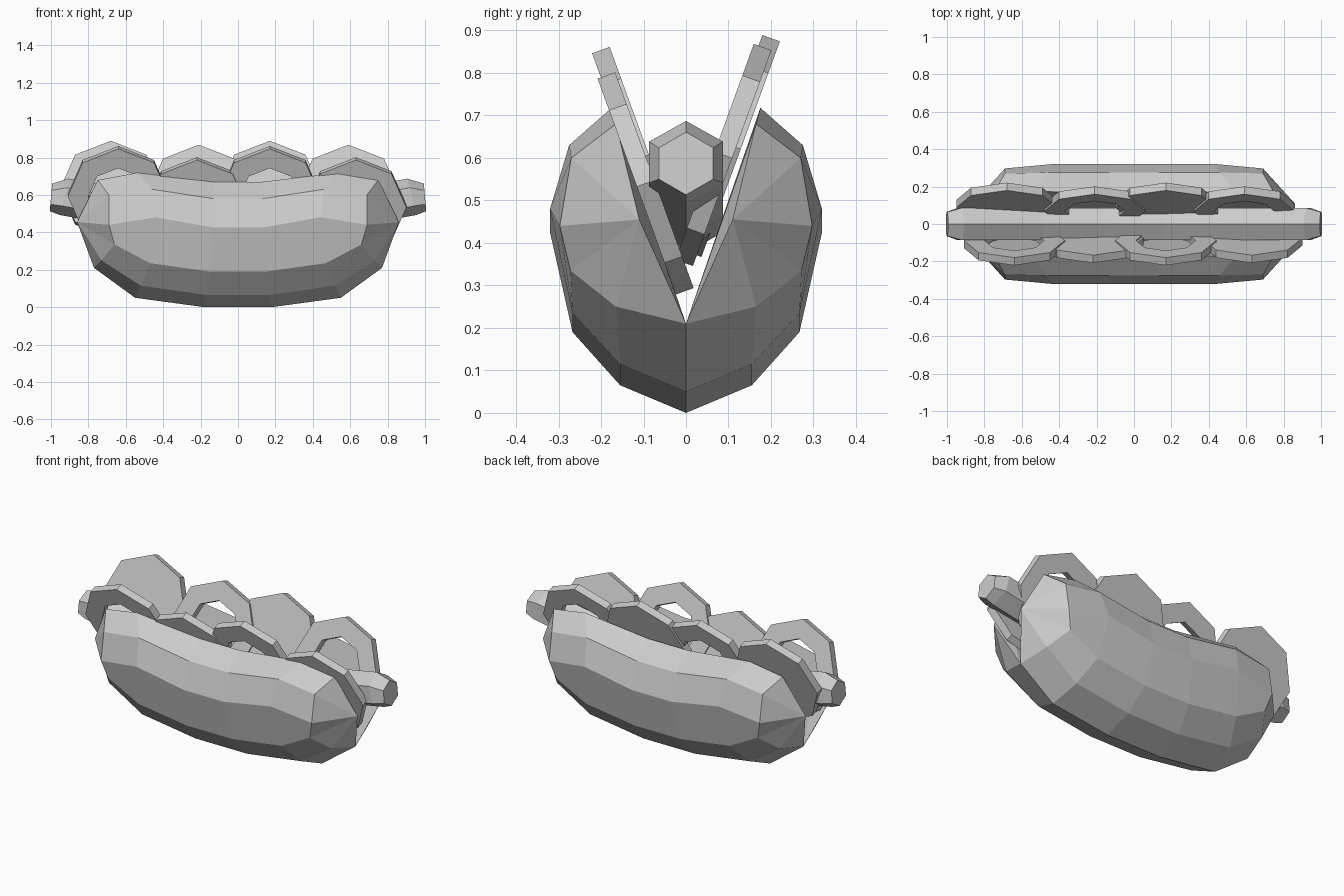
import bpy, bmesh
from math import sin, cos, pi, radians
from mathutils import Vector, Matrix

if "Cube" in bpy.data.objects:
    bpy.data.objects.remove(bpy.data.objects["Cube"])


def finish(name, bm, matrix=None):
    bmesh.ops.recalc_face_normals(bm, faces=bm.faces)
    me = bpy.data.meshes.new(name)
    bm.to_mesh(me)
    bm.free()
    ob = bpy.data.objects.new(name, me)
    bpy.context.collection.objects.link(ob)
    if matrix:
        ob.matrix_world = matrix
    return ob


# Bun half: profiles from bottom seam to upper rim, at three stations
STATIONS = [
    [(.18, 0, 0), (.17, .155, .065), (.15, .267, .19),
     (.13, .32, .425), (.13, .275, .58), (.13, .165, .67)],
    [(.55, 0, .05), (.52, .155, .115), (.47, .267, .235),
     (.44, .32, .48), (.46, .275, .63), (.54, .175, .718)],
    [(.77, 0, .21), (.73, .165, .25), (.66, .272, .335),
     (.69, .297, .44), (.69, .27, .60), (.75, .165, .68)],
]
POLE = (.86, .11, .455)


def bun_half(name, side):
    bm = bmesh.new()
    rings = []
    for sx, order in ((-1, STATIONS[::-1]), (1, STATIONS)):
        for st in order:
            rings.append([bm.verts.new((sx * x, side * y, z)) for x, y, z in st])
    for a, b in zip(rings, rings[1:]):
        for i in range(6):
            j = (i + 1) % 6
            bm.faces.new((a[i], a[j], b[j], b[i]))
    for sx, ring in ((-1, rings[0]), (1, rings[-1])):
        p = bm.verts.new((sx * POLE[0], side * POLE[1], POLE[2]))
        for i in range(6):
            bm.faces.new((ring[i], ring[(i + 1) % 6], p))
    return finish(name, bm)


bun_half("bun_front", -1)
bun_half("bun_back", 1)


# Sausage: sagging six-sided tube with small end caps
def sausage():
    bm = bmesh.new()
    half = [(.16, .475, .1, 3), (.5, .51, .1, 9), (.93, .59, .1, 14), (1.0, .587, .074, 5)]
    path = [(-x, z, r, -t) for x, z, r, t in half[::-1]] + half
    rings = []
    for x, z, r, tilt in path:
        t = radians(tilt)
        ring = []
        for k in range(6):
            a = k * pi / 3
            u = r * cos(a)
            ring.append(bm.verts.new((x - u * sin(t), r * sin(a), z + u * cos(t))))
        rings.append(ring)
    for a, b in zip(rings, rings[1:]):
        for i in range(6):
            j = (i + 1) % 6
            bm.faces.new((a[i], a[j], b[j], b[i]))
    bm.faces.new(rings[0])
    bm.faces.new(rings[-1])
    finish("sausage", bm)


sausage()


# Octagonal slices: solid discs and open rings leaning outwards
def slice_part(name, x, y, z, hole, r=.27, t=.022, n=8):
    bm = bmesh.new()

    def loop(rad, d):
        return [bm.verts.new((rad * sin(2 * pi * k / n), d, rad * cos(2 * pi * k / n)))
                for k in range(n)]
    loops = [loop(r, -t), loop(r, t)]
    if hole:
        loops += [loop(hole, t), loop(hole, -t)]
        pairs = list(zip(loops, loops[1:] + loops[:1]))
    else:
        pairs = [(loops[0], loops[1])]
        bm.faces.new(loops[0])
        bm.faces.new(loops[1])
    for a, b in pairs:
        for i in range(n):
            j = (i + 1) % n
            bm.faces.new((a[i], a[j], b[j], b[i]))
    lean = radians(-20 if y > 0 else 20)
    finish(name, bm, Matrix.Translation(Vector((x, y, z))) @ Matrix.Rotation(lean, 4, 'X'))


for i, x in enumerate((-.64, -.22, .17, .63)):
    if i % 2 == 0:
        slice_part(f"onion_ring_front_{i}", x, -.108, .60, .16)
    else:
        slice_part(f"tomato_slice_front_{i}", x, -.095, .54, 0)
for i, x in enumerate((-.68, -.21, .17, .59)):
    if i % 2 == 0:
        slice_part(f"tomato_slice_back_{i}", x, .108, .628, 0)
    else:
        slice_part(f"onion_ring_back_{i}", x, .088, .607, .16)
